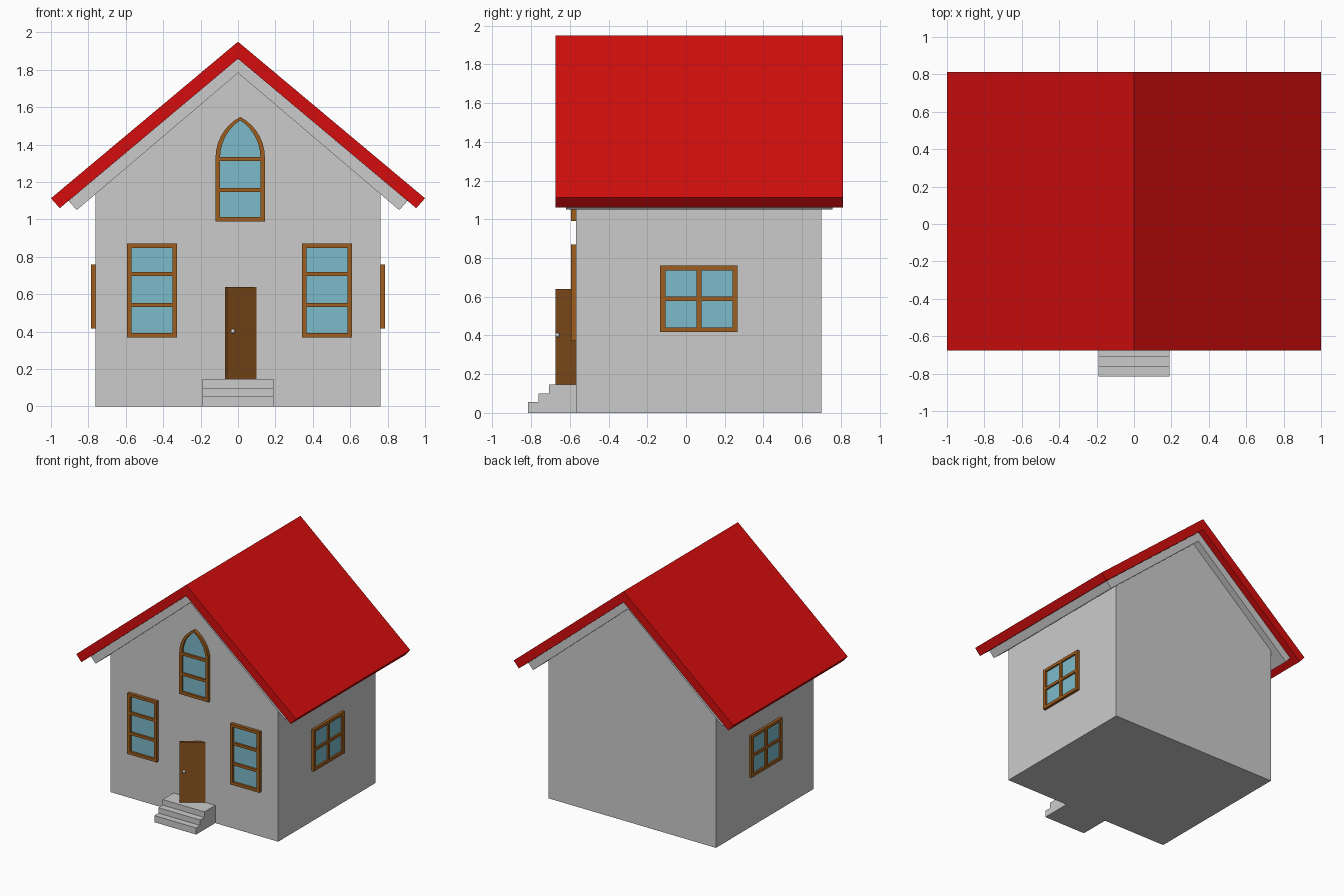
import bpy, bmesh, math
from mathutils import Vector

if "Cube" in bpy.data.objects:
    bpy.data.objects.remove(bpy.data.objects["Cube"])


def material(name, rgb):
    m = bpy.data.materials.new(name)
    m.diffuse_color = (*rgb, 1)
    m.use_nodes = True
    m.node_tree.nodes["Principled BSDF"].inputs["Base Color"].default_value = m.diffuse_color
    return m


WALL = material("light grey", (0.60, 0.60, 0.60))
RED = material("roof red", (0.66, 0.004, 0.004))
FRAME = material("frame brown", (0.34, 0.11, 0.013))
DOOR = material("door brown", (0.25, 0.085, 0.012))
GLASS = material("glass blue", (0.20, 0.49, 0.59))
METAL = material("knob metal", (0.62, 0.62, 0.66))

WX, FRONT, BACK = 0.763, -0.567, 0.70   # wall planes


def finish(name, bm, mat):
    bmesh.ops.recalc_face_normals(bm, faces=bm.faces)
    me = bpy.data.meshes.new(name)
    bm.to_mesh(me)
    bm.free()
    me.materials.append(mat)
    ob = bpy.data.objects.new(name, me)
    bpy.context.collection.objects.link(ob)
    return ob


def add_prism(bm, pts, a, b, place):
    """Extrude a 2D outline from depth a to depth b."""
    lo = [bm.verts.new(place(u, v, a)) for u, v in pts]
    hi = [bm.verts.new(place(u, v, b)) for u, v in pts]
    bm.faces.new(lo)
    bm.faces.new(hi[::-1])
    n = len(pts)
    for i in range(n):
        j = (i + 1) % n
        bm.faces.new((lo[i], hi[i], hi[j], lo[j]))


def add_ring(bm, outer, inner, a, b, place):
    """Extrude the band between two outlines with equal point counts."""
    loops = [[bm.verts.new(place(u, v, d)) for u, v in pts]
             for pts, d in ((outer, a), (outer, b), (inner, b), (inner, a))]
    n = len(outer)
    for k in range(4):
        p, q = loops[k], loops[(k + 1) % 4]
        for i in range(n):
            j = (i + 1) % n
            bm.faces.new((p[i], p[j], q[j], q[i]))


def prism(name, pts, a, b, place, mat):
    bm = bmesh.new()
    add_prism(bm, pts, a, b, place)
    return finish(name, bm, mat)


def rect(u0, u1, v0, v1):
    return [(u0, v0), (u1, v0), (u1, v1), (u0, v1)]


def lancet(cu, w, v0, spring, rise, n=7):
    """Pointed-arch outline: straight sides, two arcs meeting at the top."""
    r = (w * w + rise * rise) / (2 * w)
    end = math.asin(rise / r)
    arc = [(w - r + r * math.cos(end * i / n), spring + r * math.sin(end * i / n))
           for i in range(n + 1)]
    right = [(w, v0)] + arc
    left = [(-u, v) for u, v in right[-2::-1]]
    return [(cu + u, v) for u, v in right + left]


def window(name, outer, inner, bars, depth, place):
    bm = bmesh.new()
    add_ring(bm, outer, inner, -0.005, depth, place)
    for bar in bars:
        add_prism(bm, rect(*bar), 0, depth - 0.001, place)
    finish(name + "_frame", bm, FRAME)
    prism(name + "_glass", inner, 0, 0.008, place, GLASS)


# placement of (u, v, depth) on each side
def along_y(u, v, d): return (u, d, v)
def along_x(u, v, d): return (d, u, v)
def on_front(u, v, d): return (u, FRONT - d, v)
def on_right(u, v, d): return (WX + d, u, v)
def on_left(u, v, d): return (-WX - d, u, v)


# walls with gables
prism("walls", [(-WX, 0), (WX, 0), (WX, 1.14), (0, 1.79), (-WX, 1.14)],
      FRONT, BACK, along_y, WALL)


# roof layers: chevron profiles
def chevron(top, outer, lower, under):
    return [(0, top), outer, lower, (0, under),
            (-lower[0], lower[1]), (-outer[0], outer[1])]


prism("roof", chevron(1.95, (1.0, 1.113), (0.953, 1.06), 1.859),
      -0.675, 0.812, along_y, RED)
prism("roof_lining", chevron(1.859, (0.906, 1.099), (0.862, 1.05), 1.783),
      -0.62, 0.757, along_y, WALL)

# front steps
prism("steps", [(-0.815, 0), (-0.815, 0.055), (-0.763, 0.055), (-0.763, 0.10),
                (-0.708, 0.10), (-0.708, 0.146), (FRONT + 0.01, 0.146), (FRONT + 0.01, 0)],
      -0.19, 0.19, along_x, WALL)

# tall front windows with two cross bars
for side, c in (("left", -0.46), ("right", 0.476)):
    window(side + "_front_window", rect(c - 0.133, c + 0.133, 0.37, 0.87),
           rect(c - 0.109, c + 0.109, 0.394, 0.847),
           [(c - 0.11, c + 0.11, z - 0.011, z + 0.011) for z in (0.543, 0.709)],
           0.026, on_front)

# arched gable window
c = 0.012
window("arched_window", lancet(c, 0.132, 0.99, 1.33, 0.218),
       lancet(c, 0.108, 1.014, 1.33, 0.20),
       [(c - 0.11, c + 0.11, z - 0.011, z + 0.011) for z in (1.157, 1.324)],
       0.026, on_front)

# side windows with crossed bars
for side, place in (("left", on_left), ("right", on_right)):
    window(side + "_side_window", rect(-0.133, 0.267, 0.417, 0.76),
           rect(-0.106, 0.240, 0.442, 0.736),
           [(0.055, 0.079, 0.44, 0.738), (-0.108, 0.242, 0.578, 0.60)],
           0.022, place)

# door standing ajar, hinged on its right edge
hinge, tip = Vector((0.10, FRONT)), Vector((-0.058, -0.675))
along = (tip - hinge).normalized()
out = Vector((-along.y, along.x))          # outer side of the leaf
if out.y > 0:
    out = -out
inside = -out * 0.022
leaf = [hinge, tip, tip + inside, hinge + inside]
prism("door", [tuple(p) for p in leaf], 0.146, 0.64, lambda u, v, d: (u, v, d), DOOR)

# door knob
p = hinge.lerp(tip, 0.83) + out * 0.008
bm = bmesh.new()
bmesh.ops.create_uvsphere(bm, u_segments=12, v_segments=8, radius=0.012)
bmesh.ops.translate(bm, verts=bm.verts, vec=(p.x, p.y, 0.402))
for f in bm.faces:
    f.smooth = True
finish("door_knob", bm, METAL)
